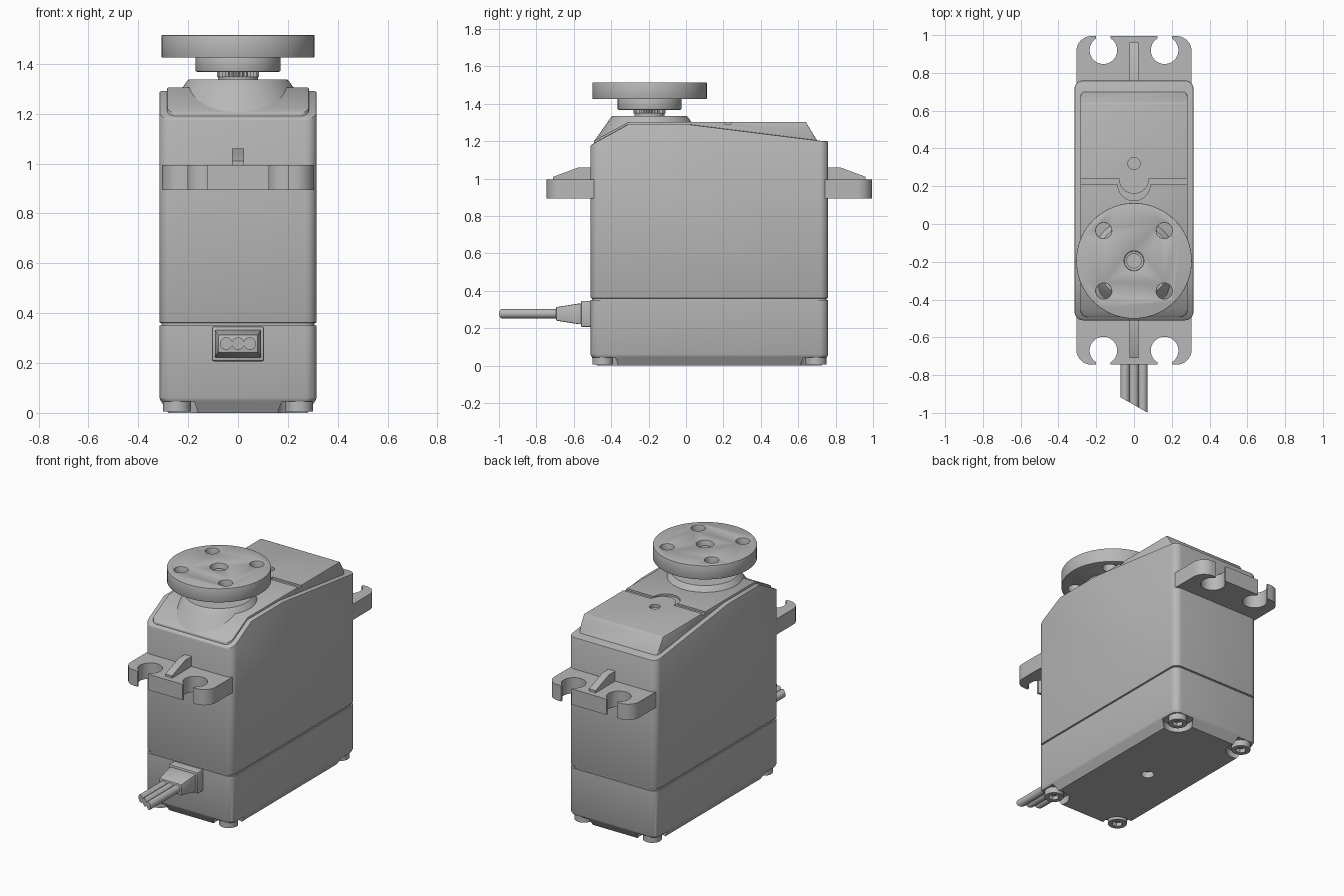
import bpy, bmesh
from math import sin, cos, pi

if "Cube" in bpy.data.objects:
    bpy.data.objects.remove(bpy.data.objects["Cube"])

grey = bpy.data.materials.new("housing grey")
grey.use_nodes = True
GREY = (0.48, 0.48, 0.48, 1)
grey.diffuse_color = GREY
grey.node_tree.nodes["Principled BSDF"].inputs["Base Color"].default_value = GREY

HALF_W, MID_Y, HALF_L = 0.315, 0.125, 0.635
FRONT, BACK = MID_Y - HALF_L, MID_Y + HALF_L
SHAFT_Y = -0.195


def solid(name, rings):
    """Closed solid through rings of 3D points with equal counts."""
    bm = bmesh.new()
    loops = [[bm.verts.new(p) for p in ring] for ring in rings]
    for a, b in zip(loops, loops[1:]):
        for i in range(len(a)):
            j = (i + 1) % len(a)
            bm.faces.new((a[i], a[j], b[j], b[i]))
    bm.faces.new(loops[0])
    bm.faces.new(loops[-1])
    bmesh.ops.recalc_face_normals(bm, faces=bm.faces)
    mesh = bpy.data.meshes.new(name)
    bm.to_mesh(mesh)
    bm.free()
    mesh.materials.append(grey)
    ob = bpy.data.objects.new(name, mesh)
    bpy.context.collection.objects.link(ob)
    return ob


def at_z(pts, z):
    return [(x, y, z) for x, y in pts]


def prism(name, pts, z0, z1):
    return solid(name, [at_z(pts, z0), at_z(pts, z1)])


def side_prism(name, pts, half):
    """Extrude a (y, z) profile across the width."""
    return solid(name, [[(x, y, z) for y, z in pts] for x in (-half, half)])


def circle(x, y, r, n=48):
    return [(x + r * cos(2 * pi * i / n), y + r * sin(2 * pi * i / n)) for i in range(n)]


def cyl(name, x, y, r, z0, z1, n=48):
    return prism(name, circle(x, y, r, n), z0, z1)


def round_rect(hx, y0, y1, r, n=6):
    pts = []
    corners = ((hx - r, y1 - r), (r - hx, y1 - r), (r - hx, y0 + r), (hx - r, y0 + r))
    for k, (cx, cy) in enumerate(corners):
        for i in range(n + 1):
            a = (k + i / n) * pi / 2
            pts.append((cx + r * cos(a), cy + r * sin(a)))
    return pts


def plan(inset=0.0):
    return round_rect(HALF_W - inset, FRONT + inset, BACK - inset, 0.045)


def apply(ob, mod):
    bpy.context.view_layer.objects.active = ob
    bpy.ops.object.modifier_apply(modifier=mod.name)


def cut(ob, *tools, op='DIFFERENCE'):
    for tool in tools:
        mod = ob.modifiers.new("cut", 'BOOLEAN')
        mod.operation, mod.object, mod.solver = op, tool, 'EXACT'
        apply(ob, mod)
        bpy.data.objects.remove(tool)


def bevel(ob, width, segments=2):
    mod = ob.modifiers.new("bevel", 'BEVEL')
    mod.width, mod.segments = width, segments
    mod.limit_method, mod.angle_limit = 'ANGLE', 0.6
    apply(ob, mod)


# Lower case with chamfered foot, corner screw pockets and centre hole
lower = solid("lower_case", [at_z(plan(0.035), 0), at_z(plan(0.004), 0.05),
                             at_z(plan(), 0.06), at_z(plan(), 0.35)])
corners = [(sx * 0.245, MID_Y + sy * 0.57) for sx in (-1, 1) for sy in (-1, 1)]
cut(lower, cyl("hole_cutter", 0, MID_Y, 0.038, -0.1, 0.04))
for x, y in corners:
    cut(lower, cyl("pocket_cutter", x, y, 0.09, -0.1, 0.045))
    screw = cyl("case_screw", x, y, 0.056, 0.006, 0.06, 32)
    cut(screw, cyl("socket_cutter", x, y, 0.032, -0.1, 0.03, 6))

# Seam between the cases
prism("case_seam", plan(0.008), 0.34, 0.37)

# Main case, its roof sloped at the front and falling toward the back
main = prism("main_case", plan(), 0.36, 1.4)
roof = [(-0.6, 0.3), (-0.6, 1.13), (FRONT, 1.18), (-0.31, 1.29),
        (0.02, 1.29), (0.74, 1.2), (0.9, 1.2), (0.9, 0.3)]
cut(main, side_prism("roof_profile", roof, 0.5), op='INTERSECT')
bevel(main, 0.006)

# Raised top cover with rounded plan
cover = prism("top_cover", round_rect(0.284, -0.492, 0.708, 0.04), 1.1, 1.4)
raised = [(-0.6, 1.12), (-0.6, 1.145), (-0.5, 1.199), (-0.305, 1.304),
          (0.64, 1.304), (0.715, 1.18), (0.715, 1.12)]
cut(cover, side_prism("cover_profile", raised, 0.5), op='INTERSECT')
bevel(cover, 0.008)


def seam_line(y, r):
    arc = [pi + pi * i / 16 for i in range(17)]
    return [(-0.4, y)] + [(r * cos(a), y + r * sin(a)) for a in arc] + [(0.4, y)]


# Groove across the cover, dipping around the cover screw
groove = prism("groove_cutter", seam_line(0.24, 0.08) + seam_line(0.208, 0.085)[::-1], 1.292, 1.4)
cut(cover, groove, cyl("screw_cutter", 0, 0.32, 0.032, 1.285, 1.4))

# Conical boss under the shaft
boss = solid("shaft_boss", [at_z(circle(0, SHAFT_Y, r, 64), z)
                            for r, z in ((0.296, 1.2), (0.226, 1.3), (0.203, 1.332), (0.198, 1.336))])

# Splined output shaft
teeth = 30
spline = []
for i in range(teeth * 2):
    r = 0.085 if i % 2 else 0.075
    a = pi * i / teeth
    spline.append((r * cos(a), SHAFT_Y + r * sin(a)))
prism("output_spline", spline, 1.348, 1.38)
cyl("shaft_collar", 0, SHAFT_Y, 0.08, 1.33, 1.35)

# Round horn with hub, four through holes and a sunk centre screw
hub = cyl("horn_hub", 0, SHAFT_Y, 0.17, 1.368, 1.43, 64)
bevel(hub, 0.005)
horn = cyl("horn_disc", 0, SHAFT_Y, 0.306, 1.425, 1.515, 72)
for sx in (-1, 1):
    for sy in (-1, 1):
        cut(horn, cyl("horn_cutter", sx * 0.16, SHAFT_Y + sy * 0.16, 0.042, 1.3, 1.6, 32))
cut(horn, cyl("bore_cutter", 0, SHAFT_Y, 0.052, 1.46, 1.6))
bevel(horn, 0.005)
cyl("horn_screw", 0, SHAFT_Y, 0.04, 1.44, 1.485)

# Mounting ears with open screw slots and a stiffening rib
for s, side in ((-1, "front"), (1, "back")):
    def out(d):
        return MID_Y + s * d
    quarter = [pi / 2 * i / 8 for i in range(9)]
    right = [(0.225 + 0.08 * cos(a), out(0.79 + 0.08 * sin(a))) for a in quarter]
    outline = [(0.305, out(0.58))] + right
    outline += [(-x, y) for x, y in outline[::-1]]
    ear = prism(side + "_mounting_ear", outline, 0.893, 0.995)
    for m in (-1, 1):
        slot = [(m * x, out(d)) for x, d in ((0.125, 0.8), (0.2, 0.8), (0.2, 1), (0.125, 1))]
        cut(ear, cyl("slot_cutter", m * 0.162, out(0.795), 0.073, 0.8, 1.1),
            prism("opening_cutter", slot, 0.8, 1.1))
    rib = [(out(d), z) for d, z in ((0.6, 0.98), (0.6, 1.06), (0.7, 1.06), (0.835, 1.01), (0.835, 0.98))]
    side_prism(side + "_ear_rib", rib, 0.024)


def upright(hx, hz, y, z=0.277):
    return [(hx * a, y, z + hz * b) for a, b in ((-1, -1), (1, -1), (1, 1), (-1, 1))]


# Cable strain relief: flange and tapered sleeve
flange = solid("cable_flange", [upright(0.105, 0.07, -0.48), upright(0.105, 0.07, -0.562)])
bevel(flange, 0.008)
sleeve = solid("cable_sleeve", [upright(0.093, 0.055, -0.55), upright(0.093, 0.055, -0.575),
                                upright(0.08, 0.036, -0.695)])
bevel(sleeve, 0.006)

# Three wires, cut off at a slant
for i in (-1, 0, 1):
    ring = circle(i * 0.047, 0.278, 0.025, 24)
    solid("wire", [[(x, -0.68, z) for x, z in ring],
                   [(x, -0.958 - 0.57 * x, z) for x, z in ring]])

# Smooth the curves, keep edges crisp
bpy.ops.object.select_all(action='DESELECT')
for ob in bpy.context.collection.objects:
    if ob.type == 'MESH':
        ob.select_set(True)
        bpy.context.view_layer.objects.active = ob
bpy.ops.object.shade_smooth_by_angle(angle=0.5)
